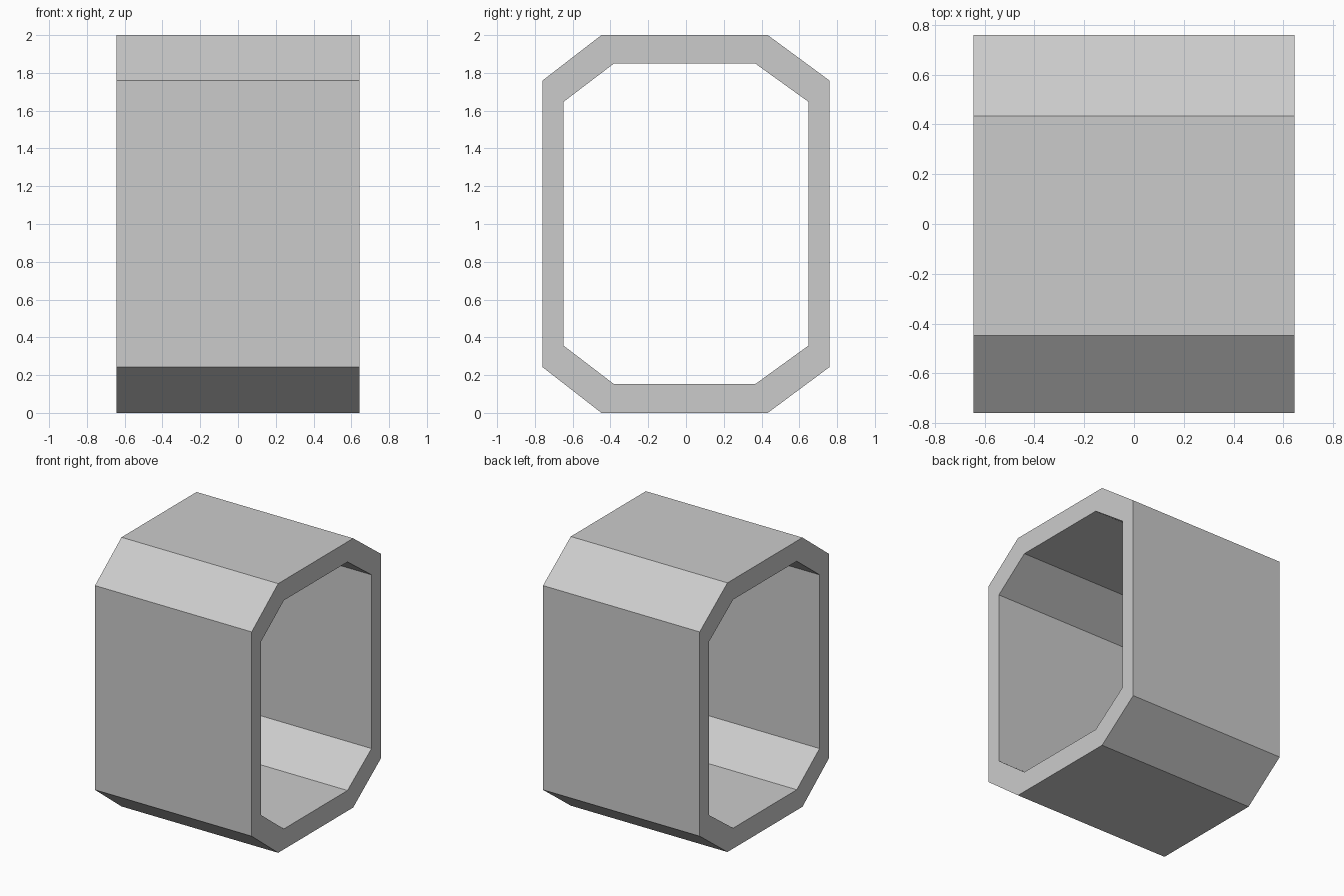
import bpy, bmesh

if "Cube" in bpy.data.objects:
    bpy.data.objects.remove(bpy.data.objects["Cube"])

HALF_LENGTH = 0.644


def octagon(side, top, bottom, left, right, z_low, z_high):
    """Chamfered rectangle in the YZ plane, counter-clockwise seen from +x."""
    return [(left, bottom), (right, bottom), (side, z_low), (side, z_high),
            (right, top), (left, top), (-side, z_high), (-side, z_low)]


# Outer and inner outlines of the tube
outer = octagon(0.759, 2.0, 0.0, -0.448, 0.433, 0.242, 1.76)
inner = octagon(0.648, 1.85, 0.152, -0.381, 0.366, 0.356, 1.647)

bm = bmesh.new()


def ring(profile, x):
    return [bm.verts.new((x, y, z)) for y, z in profile]


# Four rings in order round the wall section: outside, front rim, inside, back rim
rings = [ring(outer, -HALF_LENGTH), ring(outer, HALF_LENGTH),
         ring(inner, HALF_LENGTH), ring(inner, -HALF_LENGTH)]
for a, b in zip(rings, rings[1:] + rings[:1]):
    for i in range(8):
        j = (i + 1) % 8
        bm.faces.new((a[i], a[j], b[j], b[i]))
bmesh.ops.recalc_face_normals(bm, faces=bm.faces)

# Open eight-sided tube
mesh = bpy.data.meshes.new("octagonal_tube")
bm.to_mesh(mesh)
bm.free()
tube = bpy.data.objects.new("octagonal_tube", mesh)
bpy.context.collection.objects.link(tube)
